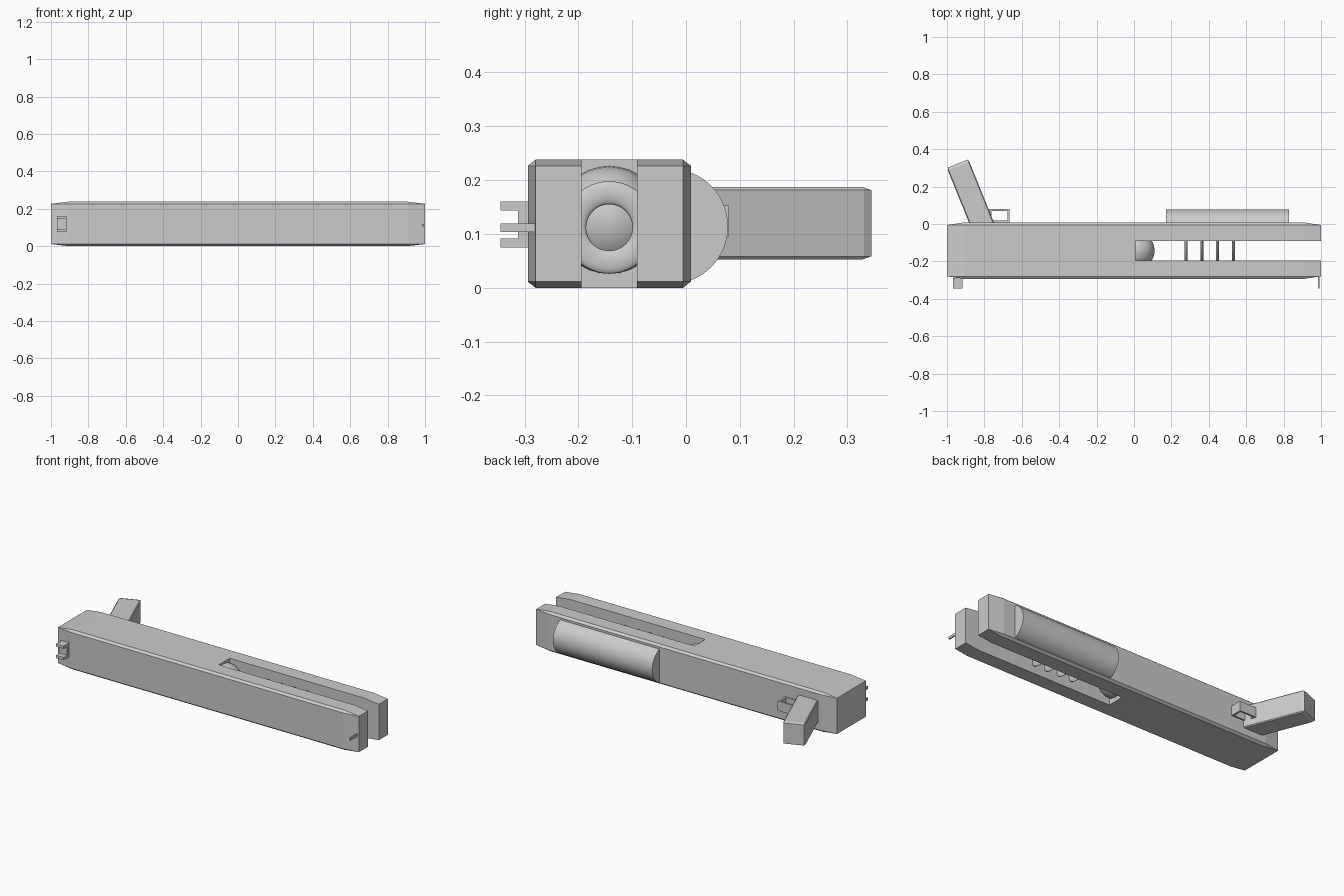
import bpy, bmesh, math
from mathutils import Matrix

if "Cube" in bpy.data.objects:
    bpy.data.objects.remove(bpy.data.objects["Cube"])


def finish(name, bm):
    bmesh.ops.recalc_face_normals(bm, faces=bm.faces[:])
    mesh = bpy.data.meshes.new(name)
    bm.to_mesh(mesh)
    bm.free()
    ob = bpy.data.objects.new(name, mesh)
    bpy.context.collection.objects.link(ob)
    return ob


def box(name, lo, hi, bevel=0.0):
    """Box between two corners; bevel is a fraction of each half size."""
    bm = bmesh.new()
    bmesh.ops.create_cube(bm, size=2)
    if bevel:
        bmesh.ops.bevel(bm, geom=bm.edges[:], offset=bevel, segments=1,
                        profile=0.5, affect='EDGES')
    half = [(b - a) / 2 for a, b in zip(lo, hi)]
    mid = [(b + a) / 2 for a, b in zip(lo, hi)]
    bm.transform(Matrix.Translation(mid) @ Matrix.Diagonal((*half, 1)))
    return finish(name, bm)


def extrude(name, points, vec):
    """Closed profile swept along a vector."""
    bm = bmesh.new()
    face = bm.faces.new([bm.verts.new(p) for p in points])
    new = bmesh.ops.extrude_face_region(bm, geom=[face], use_keep_orig=True)
    verts = [g for g in new['geom'] if isinstance(g, bmesh.types.BMVert)]
    bmesh.ops.translate(bm, verts=verts, vec=vec)
    return finish(name, bm)


def smooth(ob, angle=35):
    bpy.ops.object.select_all(action='DESELECT')
    ob.select_set(True)
    bpy.context.view_layer.objects.active = ob
    bpy.ops.object.shade_smooth_by_angle(angle=math.radians(angle))


MID_Y, MID_Z = -0.1425, 0.112

# Long body with a slot open at the muzzle end
body = box("body", (-1, -0.294, 0), (1, 0.009, 0.238), 0.095)
cutter = box("slot_cutter", (0.008, -0.194, -0.1), (1.1, -0.091, 0.4))
cutter.hide_render = True
mod = body.modifiers.new("slot", 'BOOLEAN')
mod.operation = 'DIFFERENCE'
mod.solver = 'EXACT'
mod.object = cutter
bpy.context.view_layer.objects.active = body
bpy.ops.object.modifier_apply(modifier=mod.name)
bpy.data.objects.remove(cutter)

# Rounded dome at the back of the slot
bpy.ops.mesh.primitive_uv_sphere_add(segments=32, ring_count=16, radius=0.1,
                                     location=(0.01, MID_Y, 0.126),
                                     rotation=(0, math.pi / 2, 0))
dome = bpy.context.object
dome.name = "slot_dome"
smooth(dome)

# Four thin rings along the slot
for i in range(4):
    bpy.ops.mesh.primitive_torus_add(major_segments=48, minor_segments=12,
                                     major_radius=0.0645, minor_radius=0.0215,
                                     location=(0.278 + i * 0.0845, MID_Y, MID_Z),
                                     rotation=(0, math.pi / 2, 0))
    ring = bpy.context.object
    ring.name = f"slot_ring_{i + 1}"
    ring.scale = (1, 1, 0.37)
    smooth(ring, 60)

# Slanted handle
handle = box("handle", (-0.062, -0.42, -0.067), (0.062, 0, 0.067), 0.08)
handle.location = (-0.943, 0.323, 0.12)
handle.rotation_euler = (0, 0, math.radians(22))

# Trigger guard: a U frame against the body
guard = [(-0.775, 0.0), (-0.775, 0.08), (-0.665, 0.08), (-0.665, 0.0),
         (-0.677, 0.0), (-0.677, 0.069), (-0.763, 0.069), (-0.763, 0.0)]
extrude("trigger_guard", [(x, y, 0.095) for x, y in guard], (0, 0, 0.058))
box("trigger_guard_base", (-0.775, 0.0, 0.095), (-0.665, 0.018, 0.153))

# Rounded fore grip: circular segment swept along the body
r, cy, a = 0.107, -0.029, math.radians(72)
arc = [(0.17, cy + r * math.cos(t), 0.114 + r * math.sin(t))
       for t in (-a + 2 * a * i / 28 for i in range(29))]
smooth(extrude("fore_grip", arc, (0.66, 0, 0)))

# Rear notch sight and front blade sight
u = [(-0.29, 0.075), (-0.345, 0.075), (-0.345, 0.092), (-0.312, 0.092),
     (-0.312, 0.144), (-0.345, 0.144), (-0.345, 0.16), (-0.29, 0.16)]
extrude("rear_sight", [(-0.968, y, z) for y, z in u], (0.05, 0, 0))
box("front_sight", (0.983, -0.345, 0.104), (0.991, -0.27, 0.119))
